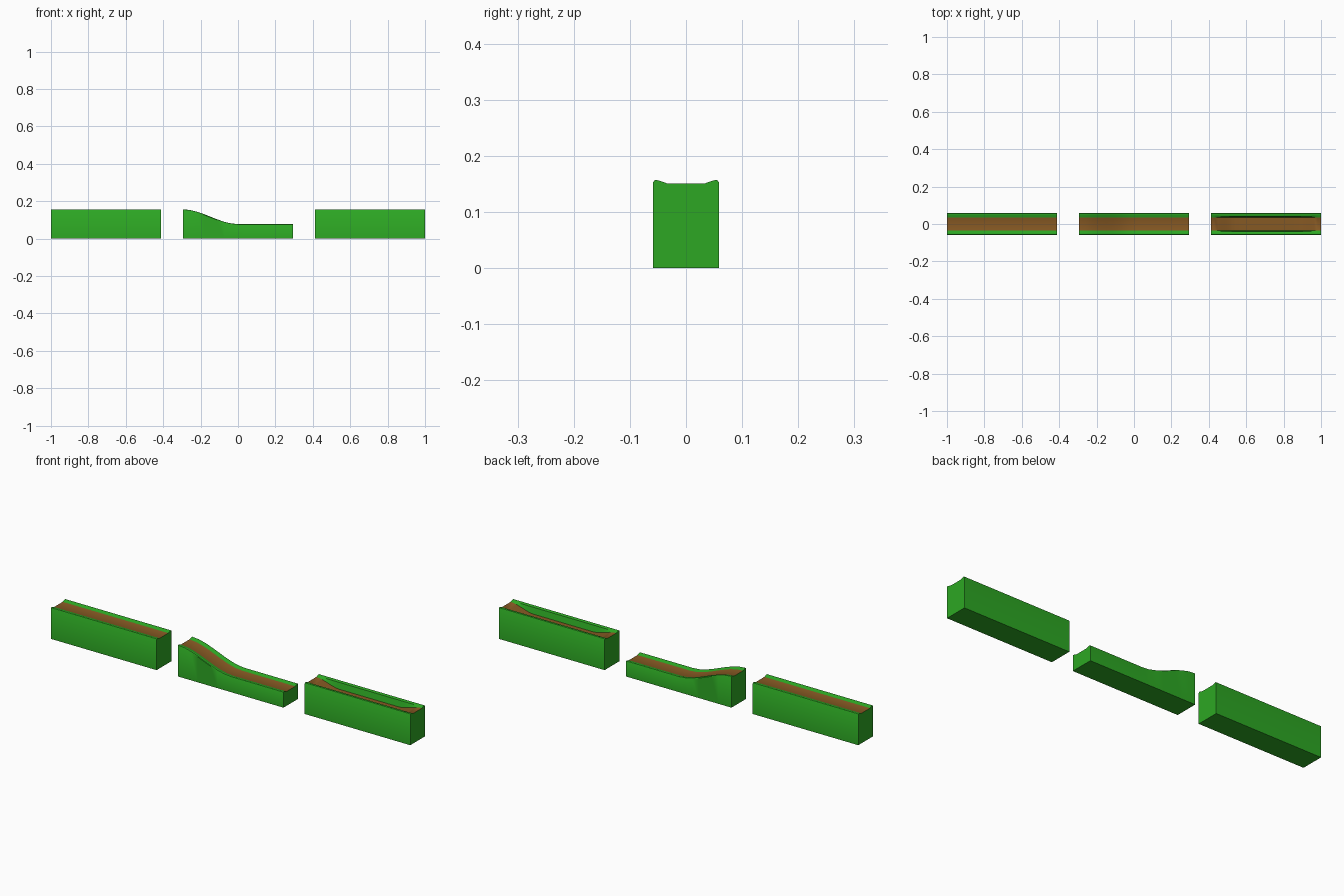
import bpy, bmesh, math

cube = bpy.data.objects.get("Cube")
if cube:
    bpy.data.objects.remove(cube, do_unlink=True)


def material(name, colour):
    m = bpy.data.materials.new(name)
    m.use_nodes = True
    m.diffuse_color = colour
    m.node_tree.nodes["Principled BSDF"].inputs["Base Color"].default_value = colour
    return m


GRASS = material("grass green", (0.026, 0.39, 0.017, 1))
DIRT = material("dirt brown", (0.24, 0.10, 0.017, 1))

LENGTH, TOP = 0.588, 0.157
# Half cross-section: y, depth below the rim (None = ground)
HALF = [(0.0585, None), (0.0585, 0.004), (0.0565, 0.001), (0.053, 0),
        (0.049, 0.0008), (0.041, 0.0035), (0.034, 0.006)]
PROFILE = HALF + [(-y, d) for y, d in reversed(HALF)]
FLOOR = len(HALF) - 1


def smooth(t):
    t = max(0, min(1, t))
    return t * t * (3 - 2 * t)


def track_block(name, centre, drop, dip, steps):
    """Sweep the cross-section along x; drop lowers it all, dip only the path."""
    bm = bmesh.new()
    rings = []
    for i in range(steps + 1):
        t = i / steps
        ring = []
        for k, (y, d) in enumerate(PROFILE):
            z = 0 if d is None else TOP - d - drop(t)
            if k in (FLOOR, FLOOR + 1):
                z -= dip(t)
            ring.append(bm.verts.new((centre + (t - 0.5) * LENGTH, y, z)))
        rings.append(ring)
    n = len(PROFILE)
    for a, b in zip(rings, rings[1:]):
        for k in range(n):
            j = (k + 1) % n
            f = bm.faces.new((a[k], a[j], b[j], b[k]))
            f.material_index = int(k == FLOOR)
    bm.faces.new(rings[0])
    bm.faces.new(rings[-1])
    bmesh.ops.recalc_face_normals(bm, faces=bm.faces)
    mesh = bpy.data.meshes.new(name)
    bm.to_mesh(mesh)
    bm.free()
    mesh.materials.append(GRASS)
    mesh.materials.append(DIRT)
    obj = bpy.data.objects.new(name, mesh)
    bpy.context.collection.objects.link(obj)
    bpy.ops.object.select_all(action='DESELECT')
    obj.select_set(True)
    bpy.context.view_layer.objects.active = obj
    bpy.ops.object.shade_smooth_by_angle(angle=math.radians(35))


def level(t):
    return 0


# Straight block, sloping block and block with a sunken path
track_block("straight_track", -0.706, level, level, 1)
track_block("slope_track", 0, lambda t: 0.079 * smooth(t * 2), level, 16)
track_block("sunken_track", 0.706, level,
            lambda t: 0.028 * smooth(min(t, 1 - t) / 0.22), 32)
